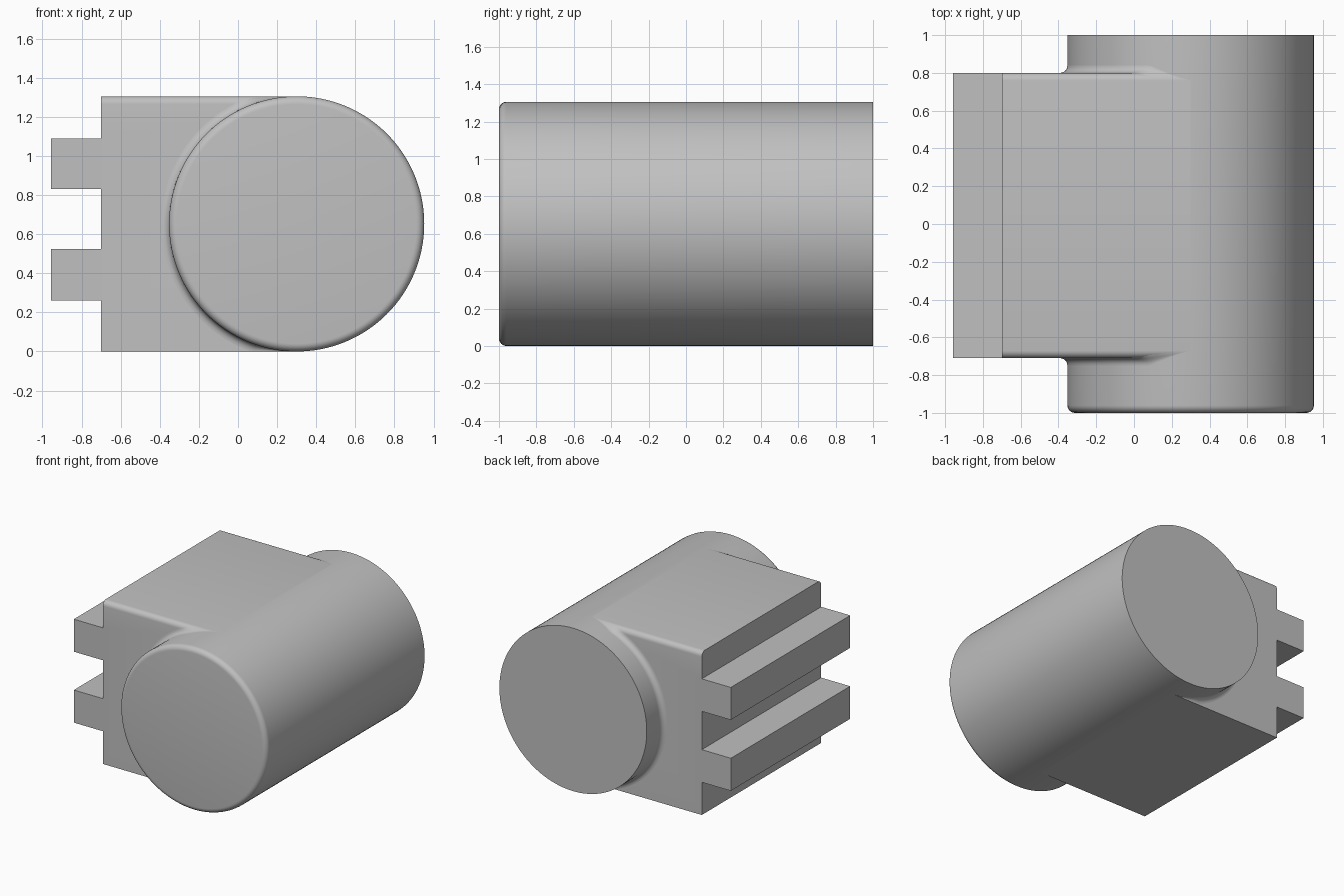
import bpy, bmesh
from math import pi, sin, cos, sqrt
from mathutils import Matrix, Vector

if "Cube" in bpy.data.objects:
    bpy.data.objects.remove(bpy.data.objects["Cube"])

R = 0.6525                # barrel radius
CX = 0.30                 # barrel axis
TOP = 2 * R
FRONT, BACK = -0.71, 0.80 # block ends
FIL = 0.04                # rounding radius

grey = bpy.data.materials.new("plain grey")
grey.use_nodes = True
grey.diffuse_color = (0.53, 0.53, 0.53, 1)
grey.node_tree.nodes["Principled BSDF"].inputs["Base Color"].default_value = grey.diffuse_color


def finish(name, bm):
    bmesh.ops.recalc_face_normals(bm, faces=bm.faces)
    mesh = bpy.data.meshes.new(name)
    bm.to_mesh(mesh)
    bm.free()
    mesh.materials.append(grey)
    obj = bpy.data.objects.new(name, mesh)
    bpy.context.collection.objects.link(obj)
    bpy.ops.object.select_all(action='DESELECT')
    obj.select_set(True)
    bpy.context.view_layer.objects.active = obj
    bpy.ops.object.shade_smooth_by_angle(angle=pi / 6)


# Barrel, rounded on its front rim only
bm = bmesh.new()
bmesh.ops.create_cone(bm, cap_ends=True, segments=128, radius1=R, radius2=R, depth=2,
                      matrix=Matrix.Translation((CX, 0, R)) @ Matrix.Rotation(pi / 2, 4, 'X'))
rim = [e for e in bm.edges if all(v.co.y < -0.99 for v in e.verts)]
bmesh.ops.bevel(bm, geom=rim, offset=FIL, segments=6, profile=0.5, affect='EDGES')
finish("barrel", bm)

# Block with two tongues, extruded along y, top side edges rounded
wall, tip = -0.70, -0.957
outline = [(CX, 0), (wall, 0)]
for low, high in ((0.262, 0.523), (0.83, 1.09)):
    outline += [(wall, low), (tip, low), (tip, high), (wall, high)]
outline += [(wall, TOP), (CX, TOP)]
bm = bmesh.new()
face = bm.faces.new([bm.verts.new((x, FRONT, z)) for x, z in outline])
ext = bmesh.ops.extrude_face_region(bm, geom=[face])
moved = [g for g in ext["geom"] if isinstance(g, bmesh.types.BMVert)]
bmesh.ops.translate(bm, verts=moved, vec=(0, BACK - FRONT, 0))
tops = [e for e in bm.edges
        if all(v.co.z > TOP - 0.001 for v in e.verts)
        and abs(e.verts[0].co.y - e.verts[1].co.y) < 0.001]
bmesh.ops.bevel(bm, geom=tops, offset=FIL, segments=6, profile=0.5, affect='EDGES')
finish("tongued_block", bm)


def setback(z):
    """How far the block's rounded top edge falls back at height z."""
    rise = min(max(z - (TOP - FIL), 0), FIL)
    return FIL - sqrt(FIL * FIL - rise * rise)


def collar(name, y, out):
    """Concave fillet where the barrel leaves the block."""
    bm = bmesh.new()
    rows, steps, arc = [], 96, 6
    for i in range(steps + 1):
        a = pi / 2 + pi * i / steps
        w = min(FIL, R / max(abs(sin(a)), 1e-6) - R)
        row = []
        for j in range(arc + 1):
            t = pi / 2 * j / arc
            rad = R + w * (1 - sin(t))
            z = R + rad * sin(a)
            depth = w * (1 - cos(t)) - setback(z)
            row.append(bm.verts.new((CX + rad * cos(a), y + out * depth, z)))
        rows.append(row)
    for r0, r1 in zip(rows, rows[1:]):
        for j in range(arc):
            bm.faces.new((r0[j], r1[j], r1[j + 1], r0[j + 1]))
    bmesh.ops.remove_doubles(bm, verts=bm.verts, dist=1e-5)
    bm.normal_update()
    # The open strip must face away from the block
    if sum((f.normal.y * f.calc_area() for f in bm.faces)) * out < 0:
        bmesh.ops.reverse_faces(bm, faces=bm.faces)
    mesh = bpy.data.meshes.new(name)
    bm.to_mesh(mesh)
    bm.free()
    mesh.materials.append(grey)
    mesh.shade_smooth()
    bpy.context.collection.objects.link(bpy.data.objects.new(name, mesh))


collar("front_collar", FRONT, -1)
collar("back_collar", BACK, 1)
